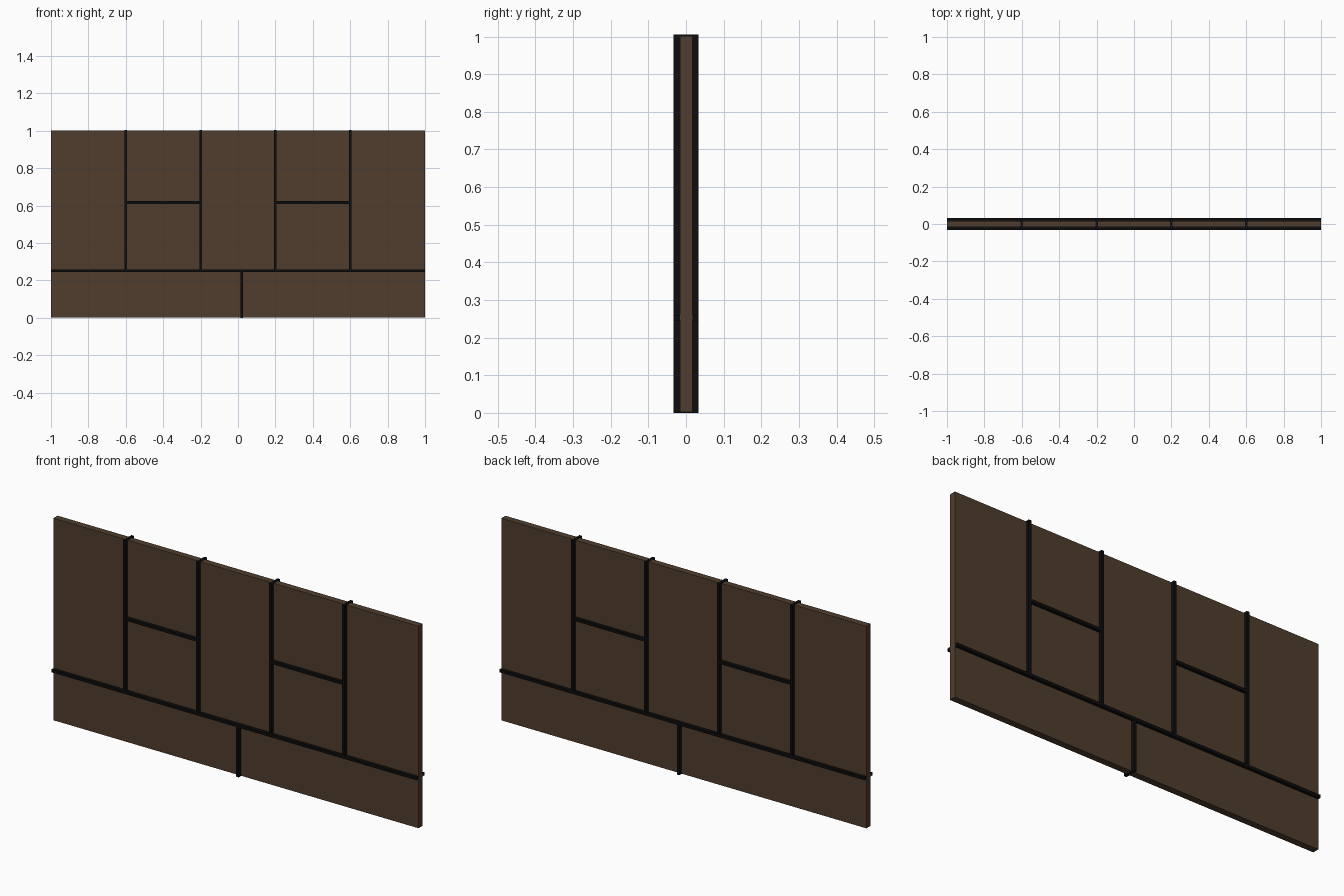
import bpy

if "Cube" in bpy.data.objects:
    bpy.data.objects.remove(bpy.data.objects["Cube"])


def material(name, color):
    m = bpy.data.materials.new(name)
    m.diffuse_color = color
    m.use_nodes = True
    m.node_tree.nodes["Principled BSDF"].inputs["Base Color"].default_value = m.diffuse_color
    return m


brown = material("brown_board", (0.08, 0.048, 0.027, 1))
black = material("black_trim", (0.004, 0.004, 0.004, 1))


def box(name, x0, x1, y0, y1, z0, z1, mat):
    bpy.ops.mesh.primitive_cube_add(
        size=1, location=((x0 + x1) / 2, (y0 + y1) / 2, (z0 + z1) / 2))
    o = bpy.context.object
    o.name = name
    o.scale = (x1 - x0, y1 - y0, z1 - z0)
    bpy.ops.object.transform_apply(location=False, rotation=False, scale=True)
    o.data.materials.append(mat)
    return o


D = 0.033   # half depth of the divider bars
W = 0.007   # half width of the divider bars
TOP = 1.005
MID = 0.253  # height of the long divider


def vertical_bar(name, x, z0, z1):
    box(name, x - W, x + W, -D, D, z0, z1, black)


def horizontal_bar(name, x0, x1, z):
    box(name, x0, x1, -D, D, z - W, z + W, black)


# Backing board
box("board", -1, 1, -0.016, 0.017, 0.002, 1.002, brown)

# Column dividers above the long rail
for x in (-0.6, -0.2, 0.2, 0.6):
    vertical_bar("column_divider", x, MID, TOP)

# Long rail and the divider of the bottom row
horizontal_bar("long_rail", -0.9995, 0.9995, MID)
vertical_bar("bottom_divider", 0.02, 0, MID)

# Short rails splitting the second and fourth columns
for x in (-0.4, 0.4):
    horizontal_bar("short_rail", x - 0.2, x + 0.2, 0.617)
